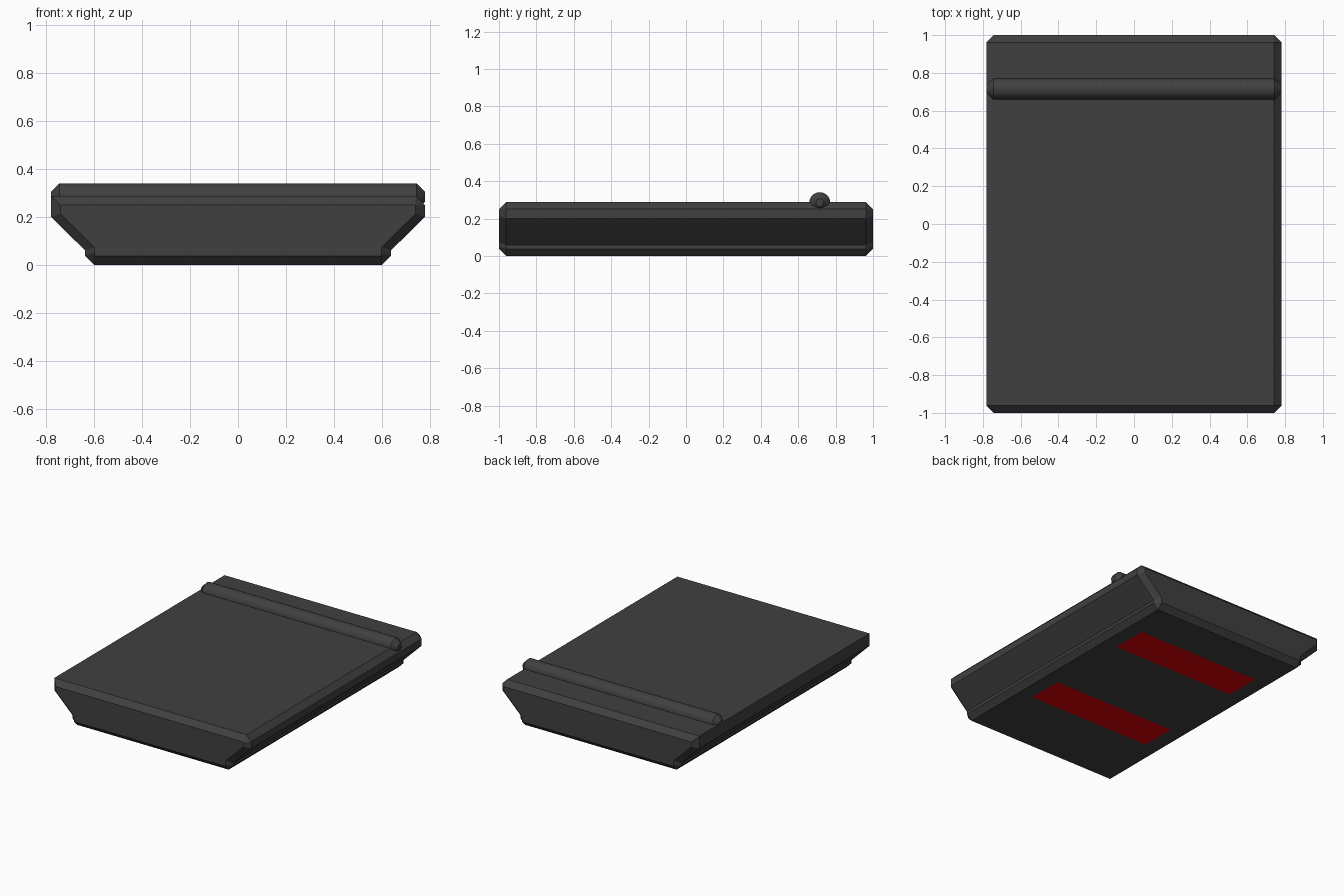
import bpy
import bmesh
import math

if "Cube" in bpy.data.objects:
    bpy.data.objects.remove(bpy.data.objects["Cube"])


def material(name, rgb):
    m = bpy.data.materials.new(name)
    m.diffuse_color = (*rgb, 1.0)
    m.use_nodes = True
    m.node_tree.nodes["Principled BSDF"].inputs["Base Color"].default_value = m.diffuse_color
    return m


CHARCOAL = material("charcoal", (0.051, 0.051, 0.051))
RED = material("deep_red", (0.72, 0.0, 0.002))


def loft(name, rings, mat):
    """Skin a list of equal-length closed rings and cap both ends."""
    bm = bmesh.new()
    loops = [[bm.verts.new(p) for p in ring] for ring in rings]
    n = len(loops[0])
    for a, b in zip(loops, loops[1:]):
        for i in range(n):
            j = (i + 1) % n
            bm.faces.new((a[i], a[j], b[j], b[i]))
    bm.faces.new(loops[0])
    bm.faces.new(loops[-1])
    bmesh.ops.recalc_face_normals(bm, faces=bm.faces)
    mesh = bpy.data.meshes.new(name)
    bm.to_mesh(mesh)
    bm.free()
    mesh.materials.append(mat)
    obj = bpy.data.objects.new(name, mesh)
    bpy.context.collection.objects.link(obj)
    return obj


# Slab: stepped tray profile, with the ends chamfered to a smaller profile.
# The top edge is chamfered on the right side only.
outer = [(-0.78, 0.288), (-0.78, 0.20), (-0.638, 0.06), (-0.638, 0.038), (-0.60, 0.0),
         (0.60, 0.0), (0.638, 0.038), (0.638, 0.06), (0.78, 0.20), (0.78, 0.25), (0.742, 0.288)]
inner = [(-0.742, 0.25), (-0.742, 0.215), (-0.60, 0.075), (-0.60, 0.05), (-0.598, 0.038),
         (0.598, 0.038), (0.60, 0.05), (0.60, 0.075), (0.742, 0.215), (0.742, 0.248), (0.74, 0.25)]
sections = [(-1.0, inner), (-0.962, outer), (0.962, outer), (1.0, inner)]
loft("slab", [[(x, y, z) for x, z in prof] for y, prof in sections], CHARCOAL)

# Rounded cross bar with tapered ends
SEG = 24
bar_rings = []
for x, r in [(-0.78, 0.021), (-0.745, 0.056), (0.745, 0.056), (0.78, 0.021)]:
    bar_rings.append([(x, 0.715 + r * math.cos(2 * math.pi * i / SEG),
                       0.285 + r * math.sin(2 * math.pi * i / SEG)) for i in range(SEG)])
bar = loft("cross_bar", bar_rings, CHARCOAL)
bpy.context.view_layer.objects.active = bar
bar.select_set(True)
bpy.ops.object.shade_smooth_by_angle(angle=math.radians(30))

# Two plain red stripes under the slab
for i, y in enumerate((0.54, -0.33)):
    h, w = 0.49, 0.13
    ring = [(-h, y - w), (h, y - w), (h, y + w), (-h, y + w)]
    loft(f"underside_stripe_{i + 1}",
         [[(x, v, z) for x, v in ring] for z in (-0.0006, 0.003)], RED)
